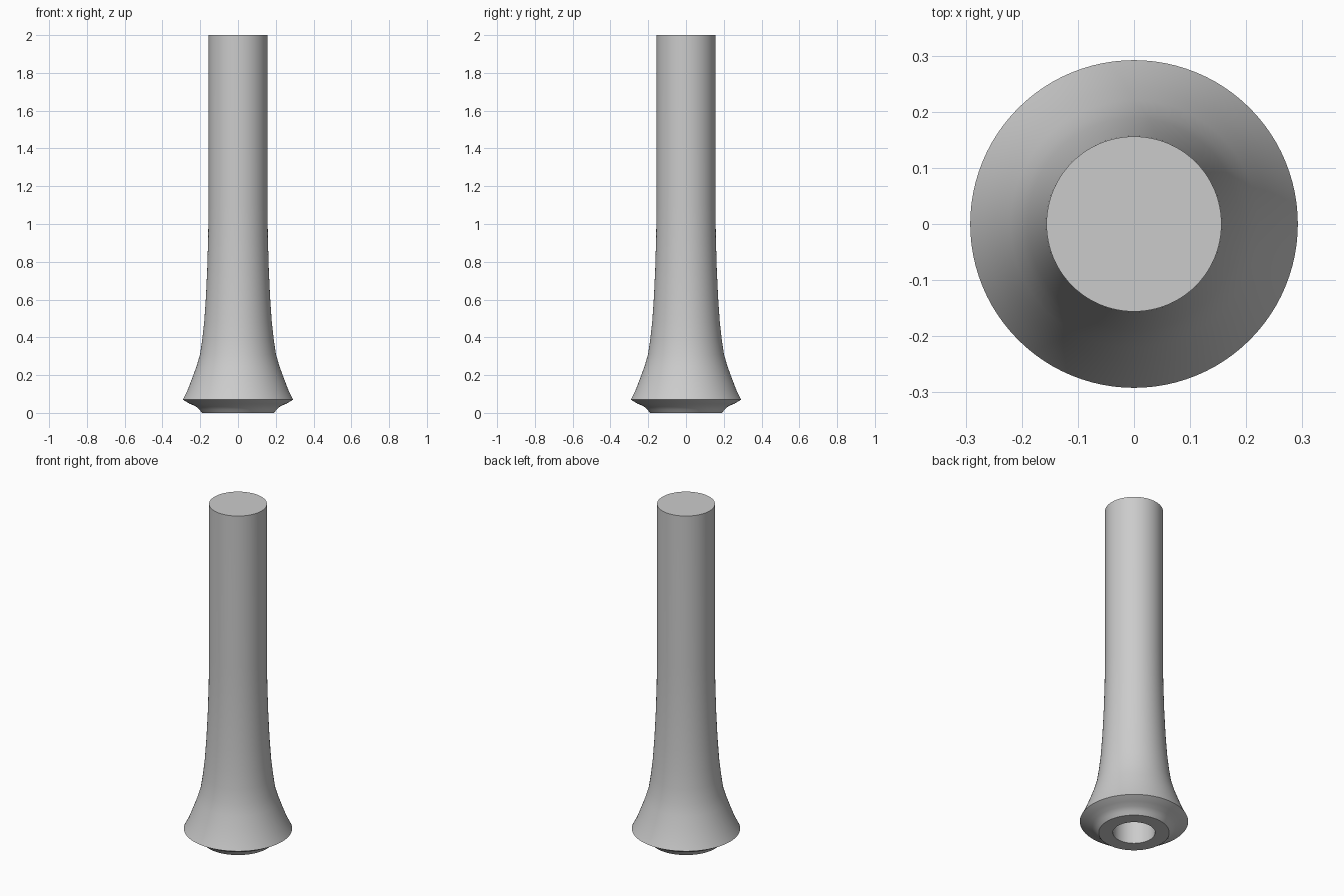
import bpy
import bmesh
import math

cube = bpy.data.objects.get("Cube")
if cube:
    bpy.data.objects.remove(cube, do_unlink=True)

SEGMENTS = 96

grey = bpy.data.materials.new("plain_grey")
grey.use_nodes = True
colour = (0.6, 0.6, 0.6, 1.0)
grey.diffuse_color = colour
grey.node_tree.nodes["Principled BSDF"].inputs["Base Color"].default_value = colour


def lathe(name, profile, material):
    """Spin a (radius, height) profile around the z axis."""
    bm = bmesh.new()
    verts = [bm.verts.new((r, 0, z)) for r, z in profile]
    edges = [bm.edges.new(pair) for pair in zip(verts, verts[1:])]
    bmesh.ops.spin(bm, geom=verts + edges, cent=(0, 0, 0), axis=(0, 0, 1),
                   angle=math.tau, steps=SEGMENTS)
    bmesh.ops.remove_doubles(bm, verts=bm.verts, dist=0.0001)
    bmesh.ops.recalc_face_normals(bm, faces=bm.faces)
    mesh = bpy.data.meshes.new(name)
    bm.to_mesh(mesh)
    bm.free()
    mesh.materials.append(material)
    obj = bpy.data.objects.new(name, mesh)
    bpy.context.collection.objects.link(obj)
    bpy.context.view_layer.objects.active = obj
    obj.select_set(True)
    bpy.ops.object.shade_smooth_by_angle(angle=math.radians(35))
    obj.select_set(False)
    return obj


# Blind bore, flat lower rim, concave underside, flared foot, straight shaft
bore = [(0, 1.8), (0.114, 1.8), (0.114, 0)]
underside = [(0.19, 0), (0.205, 0.018), (0.225, 0.036), (0.255, 0.048), (0.292, 0.07)]
flare = [(0.267, 0.12), (0.242, 0.185), (0.22, 0.245), (0.201, 0.31), (0.189, 0.39),
         (0.179, 0.48), (0.17, 0.61), (0.163, 0.76), (0.158, 0.93), (0.156, 1.1)]
shaft_top = [(0.156, 2), (0, 2)]
lathe("flared_hollow_shaft", bore + underside + flare + shaft_top, grey)
